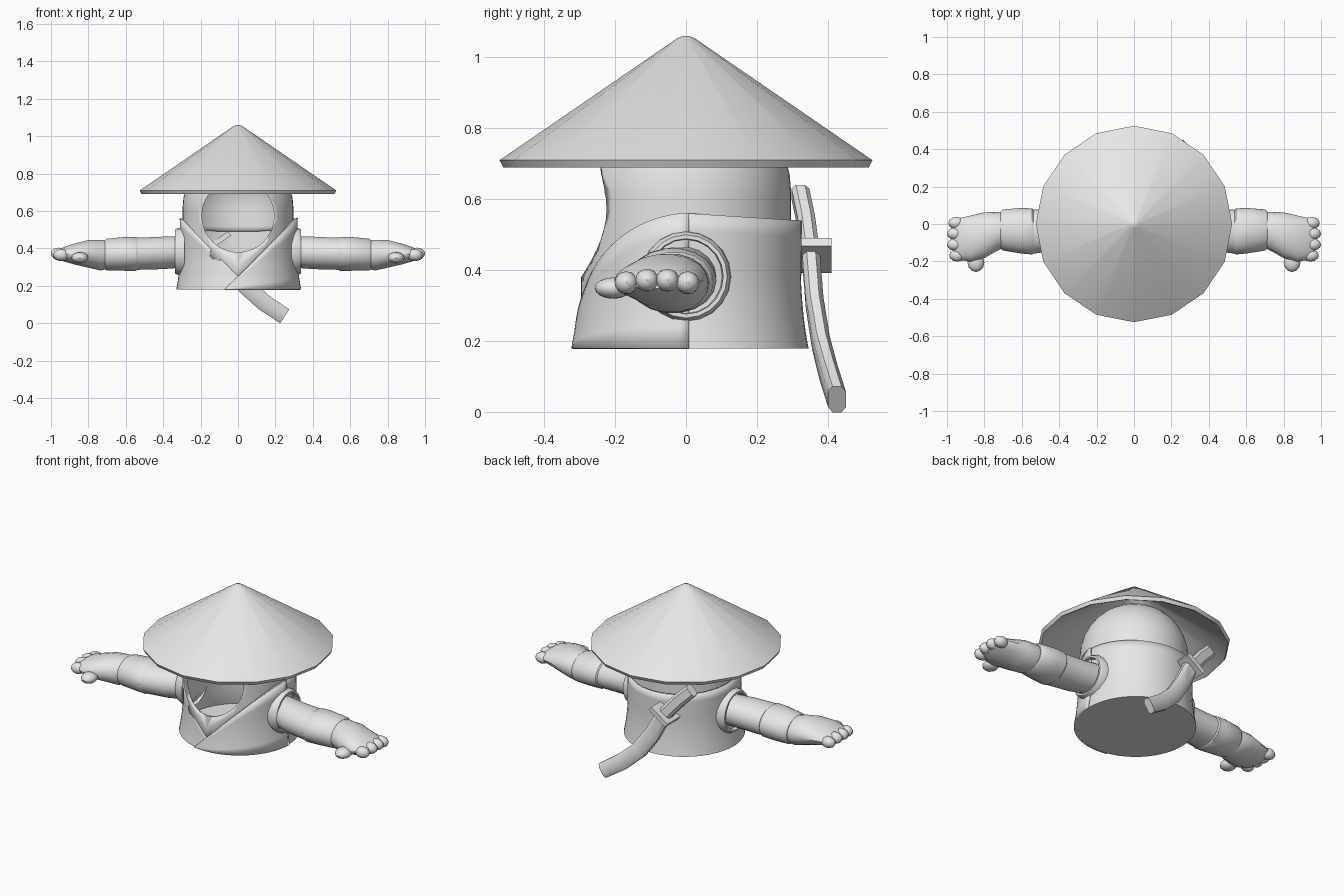
import bpy, bmesh, math
from mathutils import Vector

if "Cube" in bpy.data.objects:
    bpy.data.objects.remove(bpy.data.objects["Cube"])

grey = bpy.data.materials.new("plain_grey")
grey.diffuse_color = (0.8, 0.8, 0.8, 1)
grey.use_nodes = True
grey.node_tree.nodes["Principled BSDF"].inputs["Base Color"].default_value = grey.diffuse_color
CY = 0.015          # robe centre in y
N = 48              # columns around the body


def finish(name, bm, angle=35):
    bmesh.ops.recalc_face_normals(bm, faces=bm.faces)
    me = bpy.data.meshes.new(name)
    bm.to_mesh(me)
    bm.free()
    me.materials.append(grey)
    ob = bpy.data.objects.new(name, me)
    bpy.context.collection.objects.link(ob)
    bpy.ops.object.select_all(action='DESELECT')
    ob.select_set(True)
    bpy.context.view_layer.objects.active = ob
    bpy.ops.object.shade_smooth_by_angle(angle=math.radians(angle))
    return ob


def skin(bm, rings, closed=True, cap_a=False, cap_b=False):
    """Bridge rows of points with quads."""
    rows = [[bm.verts.new(p) for p in r] for r in rings]
    n = len(rows[0])
    for a, b in zip(rows, rows[1:]):
        for i in range(n if closed else n - 1):
            j = (i + 1) % n
            bm.faces.new((a[i], a[j], b[j], b[i]))
    if cap_a:
        bm.faces.new(rows[0])
    if cap_b:
        bm.faces.new(rows[-1])


def circle(r, z, n, cy=0.0):
    return [(r * math.sin(t), cy - r * math.cos(t), z)
            for t in (2 * math.pi * i / n for i in range(n))]


def x_loft(name, stations, side, n=18, caps=True):
    """Ellipse sections along x: (x, cy, ry, cz, rz)."""
    bm = bmesh.new()
    rings = [[(side * x, cy + ry * math.cos(2 * math.pi * i / n),
               cz + rz * math.sin(2 * math.pi * i / n)) for i in range(n)]
             for x, cy, ry, cz, rz in stations]
    skin(bm, rings, True, caps, caps)
    return finish(name, bm)


def solidify(ob, t):
    m = ob.modifiers.new("thickness", 'SOLIDIFY')
    m.thickness = t
    m.offset = -1


# Conical straw hat, hollow below
bm = bmesh.new()
profile = [(0.008, 1.06), (0.025, 1.053), (0.525, 0.71), (0.515, 0.69),
           (0.495, 0.70), (0.015, 1.03)]
skin(bm, [circle(r, z, 16) for r, z in profile], True, True, True)
finish("straw_hat", bm)


# Robe with a V neck
def robe_r(z):
    pts = [(0.18, 0.33), (0.25, 0.318), (0.35, 0.309), (0.60, 0.312)]
    for (z0, r0), (z1, r1) in zip(pts, pts[1:]):
        if z <= z1:
            return r0 + (r1 - r0) * (z - z0) / (z1 - z0)
    return pts[-1][1]


def collar_z(t):
    x, y = 0.312 * math.sin(t), -math.cos(t)
    v = min(0.56, 0.25 + abs(x))
    return v if y < 0 else 0.56 - 0.02 * y


def robe_point(t, z, extra=0.0):
    r = robe_r(z) + extra
    return (r * math.sin(t), CY - r * math.cos(t), z)


angles = [2 * math.pi * i / N for i in range(N)]
STEPS = 8
bm = bmesh.new()
skin(bm, [[robe_point(t, 0.18 + (collar_z(t) - 0.18) * k / STEPS) for t in angles]
          for k in range(STEPS + 1)], True, True)
solidify(finish("robe", bm), 0.01)

# Overlapping front panel of the robe
bm = bmesh.new()
panel = [-0.21 + (1.55 + 0.21) * i / 20 for i in range(21)]
skin(bm, [[robe_point(t, 0.18 + (0.07 + 0.312 * math.sin(t)) * k / 6, 0.008)
           for t in panel] for k in range(7)], False)
solidify(finish("robe_front_panel", bm), 0.009)

# Hood with a round face opening
bm = bmesh.new()
R, ZC, TOP = 0.296, 0.62, 0.60
rings = []
for k in range(5):
    rings.append([(R * math.sin(t), -R * math.cos(t),
                   collar_z(t) - 0.05 + (TOP - collar_z(t) + 0.05) * k / 4)
                  for t in angles])
for k in range(10):
    a = math.radians(9.6 * k)
    rings.append(circle(R * math.cos(a), ZC + R * math.sin(a), N))
skin(bm, rings, True, False, True)
hood = finish("hood", bm)
solidify(hood, 0.01)

bm = bmesh.new()
ring = [(0.193 * math.cos(2 * math.pi * i / 40), 0.193 * math.sin(2 * math.pi * i / 40))
        for i in range(40)]
skin(bm, [[(x, y, 0.573 + z) for x, z in ring] for y in (-0.5, -0.08)], True, True, True)
cutter = finish("face_cutter", bm)
cutter.hide_render = True
cutter.hide_viewport = True
cut = hood.modifiers.new("face_opening", 'BOOLEAN')
cut.operation = 'DIFFERENCE'
cut.solver = 'EXACT'
cut.object = cutter

# Arms, built on both sides
fingers = [(0.950, 0.005, 0.365), (0.957, -0.052, 0.372),
           (0.957, -0.110, 0.372), (0.945, -0.168, 0.365)]
for side, tag in ((1, "right"), (-1, "left")):
    x_loft("armhole_" + tag, [(0.285, 0, 0.127, 0.383, 0.128), (0.32, 0, 0.125, 0.383, 0.126),
                              (0.338, 0, 0.116, 0.383, 0.117), (0.338, 0, 0.105, 0.383, 0.106),
                              (0.30, 0, 0.102, 0.383, 0.103)], side, 20, False)
    x_loft("sleeve_" + tag, [(0.30, -0.01, 0.095, 0.382, 0.086), (0.40, -0.03, 0.108, 0.376, 0.088),
                             (0.545, -0.042, 0.118, 0.371, 0.087)], side)
    x_loft("forearm_wrap_" + tag, [(0.535, -0.042, 0.115, 0.371, 0.085),
                                   (0.545, -0.040, 0.123, 0.371, 0.092),
                                   (0.60, -0.036, 0.122, 0.371, 0.092),
                                   (0.70, -0.032, 0.110, 0.367, 0.086),
                                   (0.715, -0.032, 0.098, 0.366, 0.078)], side)
    x_loft("hand_" + tag, [(0.705, -0.035, 0.095, 0.365, 0.078), (0.735, -0.04, 0.105, 0.364, 0.083),
                           (0.80, -0.06, 0.122, 0.371, 0.075), (0.87, -0.078, 0.124, 0.370, 0.058),
                           (0.93, -0.08, 0.112, 0.369, 0.040), (0.965, -0.08, 0.09, 0.368, 0.02)], side)
    bm = bmesh.new()
    blobs = [(p, (0.043, 0.033, 0.032)) for p in fingers]
    blobs.append(((0.845, -0.205, 0.35), (0.045, 0.052, 0.030)))
    for c, s in blobs:
        new = bmesh.ops.create_uvsphere(bm, u_segments=12, v_segments=8, radius=1)["verts"]
        for v in new:
            v.co = (side * (c[0] + v.co.x * s[0]), c[1] + v.co.y * s[1], c[2] + v.co.z * s[2])
    finish("fingers_" + tag, bm)


# Curved sword across the back: path points and half width
def sword_part(name, path):
    pts = [Vector(p[:3]) for p in path]
    sect = [(1, .5), (.6, 1), (-.6, 1), (-1, .5), (-1, -.5), (-.6, -1), (.6, -1), (1, -.5)]
    rings = []
    for i, p in enumerate(pts):
        d = pts[min(i + 1, len(pts) - 1)] - pts[max(i - 1, 0)]
        u = Vector((-d.z, 0, d.x)).normalized() * path[i][3]
        v = Vector((0, 0.025, 0))
        rings.append([p + u * a + v * b for a, b in sect])
    bm = bmesh.new()
    skin(bm, rings, True, True, True)
    finish(name, bm)


sword_part("sword_handle", [(-0.265, 0.322, 0.615, 0.036), (-0.19, 0.338, 0.54, 0.038),
                            (-0.10, 0.352, 0.435, 0.038)])
sword_part("sword_scabbard", [(-0.10, 0.352, 0.435, 0.043), (-0.035, 0.362, 0.31, 0.045),
                              (0.045, 0.380, 0.195, 0.046), (0.14, 0.402, 0.11, 0.046),
                              (0.25, 0.425, 0.037, 0.044)])

# Sword guard
bm = bmesh.new()
along, across = Vector((-0.57, 0, 0.82)), Vector((0.82, 0, 0.57))
for v in bmesh.ops.create_cube(bm, size=2)["verts"]:
    v.co = (Vector((-0.1, 0.347, 0.442)) + along * v.co.x * 0.014
            + across * v.co.z * 0.066 + Vector((0, v.co.y * 0.062, 0)))
finish("sword_guard", bm)
